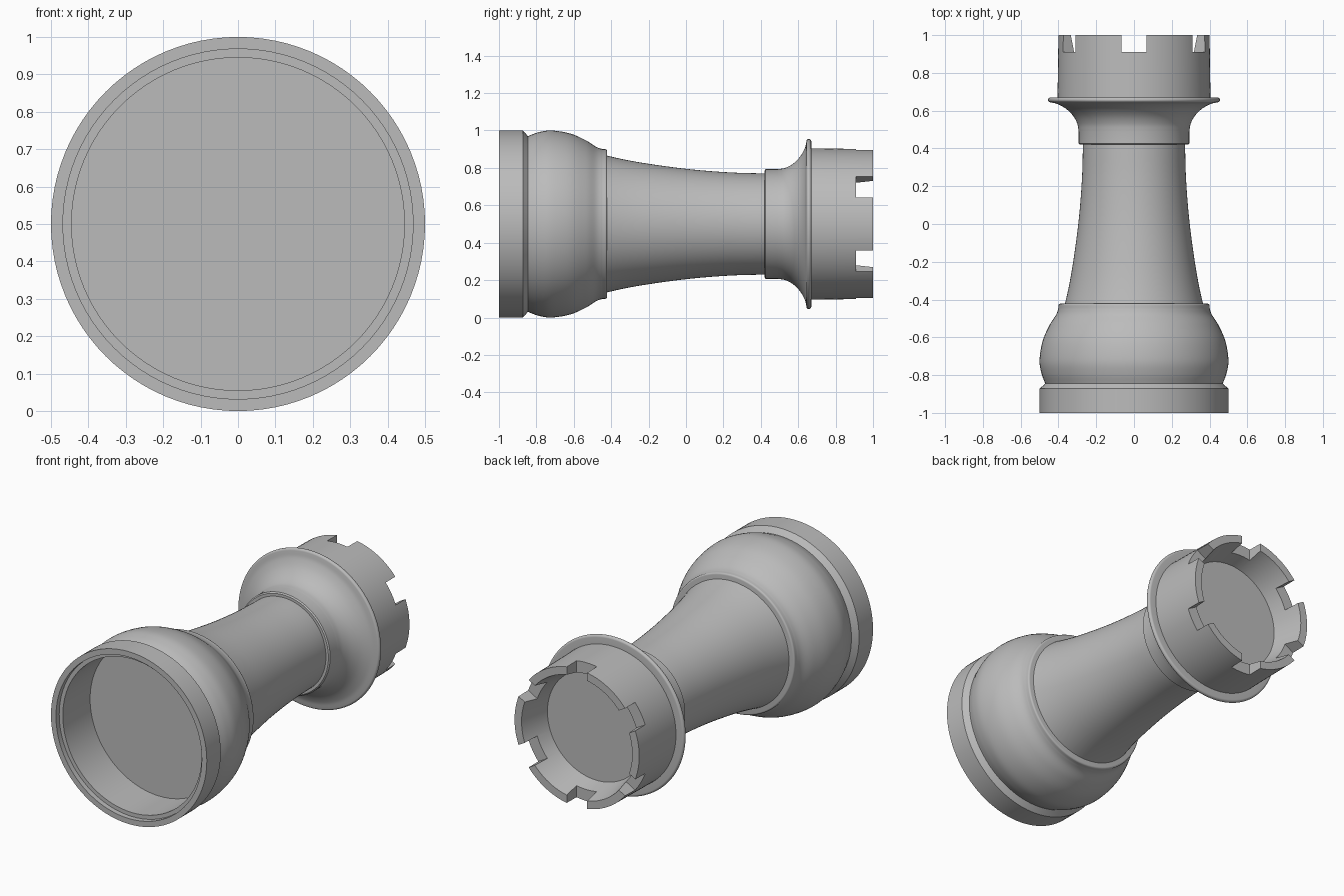
import bpy, bmesh
from math import pi, cos, sin, radians
from mathutils import Matrix, Vector

if "Cube" in bpy.data.objects:
    bpy.data.objects.remove(bpy.data.objects["Cube"])

SIDES = 96
AXIS_Z = 0.5

grey = bpy.data.materials.new("plain grey")
grey.use_nodes = True
grey.diffuse_color = (0.5, 0.5, 0.5, 1)
grey.node_tree.nodes["Principled BSDF"].inputs["Base Color"].default_value = (0.5, 0.5, 0.5, 1)


def curve(points, steps=6):
    """Smooth curve through (radius, y) points."""
    p = [Vector(q) for q in points]
    p = [2 * p[0] - p[1]] + p + [2 * p[-1] - p[-2]]
    out = []
    for a, b, c, d in zip(p, p[1:], p[2:], p[3:]):
        for i in range(steps):
            t = i / steps
            out.append(0.5 * (2 * b + (c - a) * t + (2 * a - 5 * b + 4 * c - d) * t ** 2
                              + (3 * b - a - 3 * c + d) * t ** 3))
    return [tuple(q) for q in out] + [tuple(points[-1])]


def arc(radius, y, size, start, end, steps=10):
    """Circular arc in the (radius, y) plane."""
    angles = [radians(start + (end - start) * i / steps) for i in range(steps + 1)]
    return [(radius + size * cos(a), y + size * sin(a)) for a in angles]


def add_object(name, bm):
    bmesh.ops.recalc_face_normals(bm, faces=bm.faces)
    mesh = bpy.data.meshes.new(name)
    bm.to_mesh(mesh)
    bm.free()
    mesh.materials.append(grey)
    obj = bpy.data.objects.new(name, mesh)
    bpy.context.collection.objects.link(obj)
    return obj


def lathe(name, profile):
    """Turn a (radius, y) profile about the lying axis and cap both ends."""
    bm = bmesh.new()
    rings = []
    for r, y in profile:
        rings.append([bm.verts.new((r * cos(2 * pi * i / SIDES), y,
                                    AXIS_Z + r * sin(2 * pi * i / SIDES)))
                      for i in range(SIDES)])
    for lower, upper in zip(rings, rings[1:]):
        for i in range(SIDES):
            j = (i + 1) % SIDES
            bm.faces.new((lower[i], lower[j], upper[j], upper[i]))
    bm.faces.new(rings[0])
    bm.faces.new(rings[-1])
    return add_object(name, bm)


# Base: hollow underside with a small shelf, straight foot, chamfer, bulge, lip
bulge = curve([(0.47, -0.845), (0.49, -0.79), (0.5, -0.72), (0.484, -0.62),
               (0.447, -0.535), (0.412, -0.48), (0.4, -0.445)])
base = lathe("base", [(0.445, -0.72), (0.445, -0.97), (0.468, -0.97), (0.468, -1),
                      (0.5, -1), (0.5, -0.872)] + bulge
             + arc(0.39, -0.432, 0.01, 0, 90, 4))

# Shaft: concave taper
shaft = lathe("shaft", curve([(0.39, -0.5), (0.365, -0.42), (0.33, -0.25), (0.295, 0),
                              (0.276, 0.23), (0.27, 0.43)]))

# Collar: short sleeve flaring out to a rounded rim
flare = curve([(0.293, 0.49), (0.3, 0.53), (0.322, 0.572), (0.36, 0.61),
               (0.405, 0.635), (0.442, 0.644)])
collar = lathe("collar", [(0.286, 0.42), (0.293, 0.426)] + flare
               + arc(0.442, 0.657, 0.013, -90, 90)[1:] + [(0.39, 0.67)])

# Crown: cup with a tapered inside wall
crown = lathe("crown", [(0.405, 0.66), (0.4, 1), (0.355, 1), (0.315, 0.82)])

# Six notches cut through the crown rim
bm = bmesh.new()
for k in range(6):
    place = (Matrix.Translation((0, 1, AXIS_Z))
             @ Matrix.Rotation(radians(30 + 60 * k), 4, "Y")
             @ Matrix.Translation((0.37, 0, 0))
             @ Matrix.Diagonal((0.24, 0.18, 0.13, 1)))
    bmesh.ops.create_cube(bm, size=1, matrix=place)
cutter = add_object("notch_cutter", bm)
cutter.hide_render = True
cut = crown.modifiers.new("notches", "BOOLEAN")
cut.operation = "DIFFERENCE"
cut.solver = "EXACT"
cut.object = cutter
bpy.context.view_layer.objects.active = crown
bpy.ops.object.modifier_apply(modifier=cut.name)
bpy.data.objects.remove(cutter)

# Smooth shading with sharp edges kept
bpy.ops.object.select_all(action="DESELECT")
for part in (base, shaft, collar, crown):
    part.select_set(True)
bpy.ops.object.shade_smooth_by_angle(angle=radians(30))
